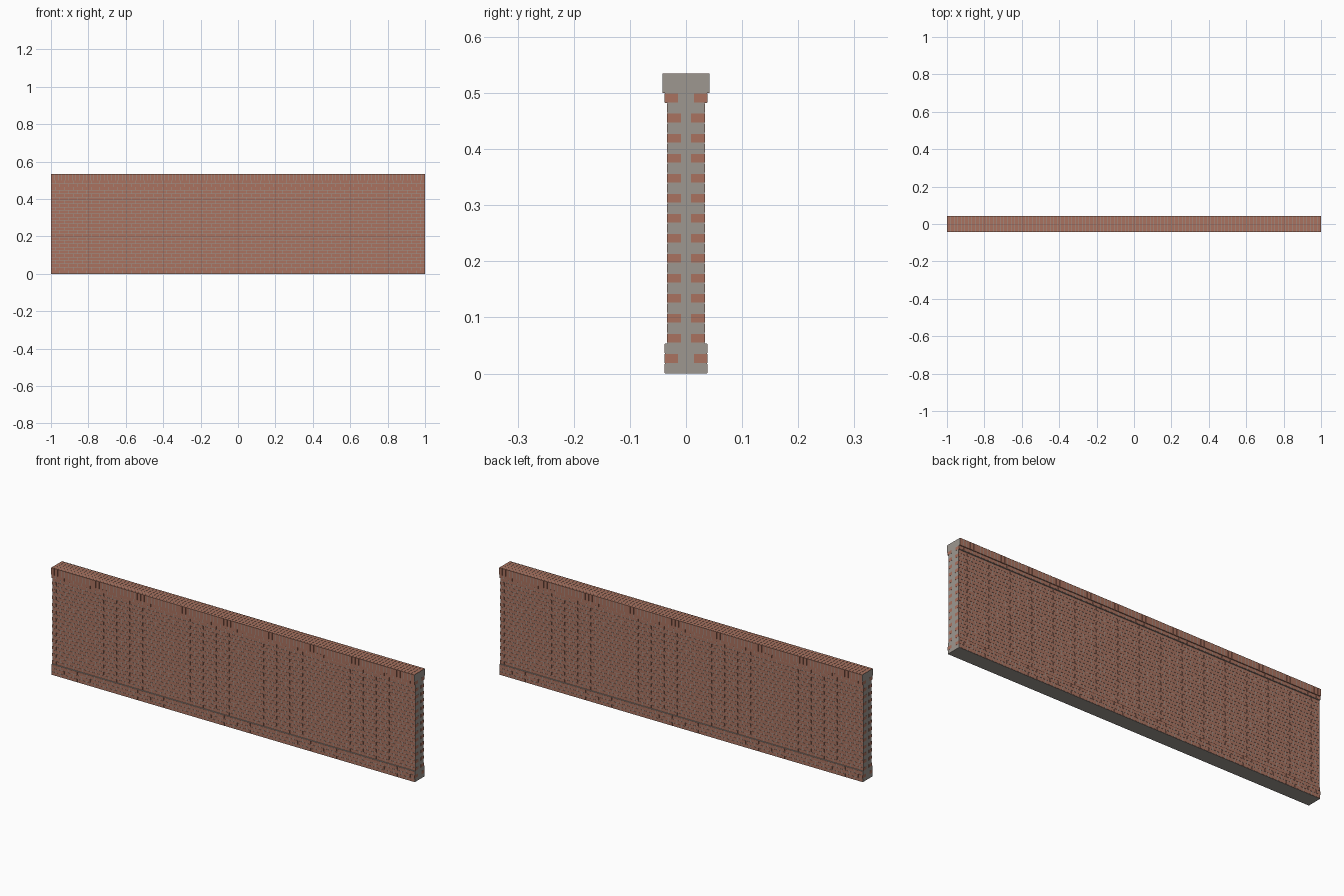
import bpy, bmesh
from mathutils import Matrix, Vector

if "Cube" in bpy.data.objects:
    bpy.data.objects.remove(bpy.data.objects["Cube"])

COURSES = 28
PITCH = 0.5 / COURSES        # course height including joint
LENGTH = 2 / 42              # brick length including joint
JOINT = 0.0026
DEPTH = 0.0245               # brick depth into the wall
RECESS = 0.0008              # mortar set back from brick faces
TOP = 0.535
WALL, PLINTH, CAP = 0.0337, 0.0385, 0.0423   # half thicknesses


def material(name, colour):
    m = bpy.data.materials.new(name)
    m.diffuse_color = (*colour, 1)
    m.use_nodes = True
    m.node_tree.nodes["Principled BSDF"].inputs["Base Color"].default_value = m.diffuse_color
    return m


def add_box(bm, x0, x1, y0, y1, z0, z1):
    size = Vector((x1 - x0, y1 - y0, z1 - z0))
    centre = Vector((x0 + x1, y0 + y1, z0 + z1)) / 2
    bmesh.ops.create_cube(bm, size=1,
                          matrix=Matrix.Translation(centre) @ Matrix.Diagonal((*size, 1)))


def finish(name, bm, mat):
    me = bpy.data.meshes.new(name)
    bm.to_mesh(me)
    bm.free()
    me.materials.append(mat)
    ob = bpy.data.objects.new(name, me)
    bpy.context.collection.objects.link(ob)
    return ob


brick = material("red_brick", (0.40, 0.17, 0.115))
mortar = material("grey_mortar", (0.34, 0.31, 0.28))


def half_thickness(course):
    return PLINTH if course < 3 or course == COURSES - 1 else WALL


# Running-bond bricks, laid on both faces
parts = {"plinth_bricks": range(0, 3),
         "wall_bricks": range(3, COURSES - 1),
         "corbel_bricks": range(COURSES - 1, COURSES)}
for name, courses in parts.items():
    bm = bmesh.new()
    for c in courses:
        z = c * PITCH
        out = half_thickness(c)
        shift = LENGTH / 2 if c % 2 else 0
        for i in range(43 if c % 2 else 42):
            x = -1 - shift + i * LENGTH
            # half bricks on odd courses finish flush with the wall ends
            x0 = max(-1, x + JOINT / 2)
            x1 = min(1, x + LENGTH - JOINT / 2)
            for y0, y1 in ((-out, DEPTH - out), (out - DEPTH, out)):
                add_box(bm, x0, x1, y0, y1, z + JOINT / 2, z + PITCH - JOINT / 2)
    finish(name, bm, brick)

# Capping bricks set on edge across the wall
bm = bmesh.new()
n = 105
step = 2 / n
for i in range(n):
    x = -1 + i * step
    add_box(bm, x + JOINT / 2, x + step - JOINT / 2, -CAP, CAP, 0.5, TOP)
finish("capping_bricks", bm, brick)

# Mortar core: stepped section extruded along the wall
END = 0.9996
p, w, k = PLINTH - RECESS, WALL - RECESS, CAP - RECESS
z1, z2, z3, z4 = 3 * PITCH, 0.5 - PITCH, 0.5005, TOP - RECESS
side = [(p, 0), (p, z1), (w, z1), (w, z2), (p, z2), (p, z3), (k, z3), (k, z4)]
outline = side + [(-y, z) for y, z in reversed(side)]
bm = bmesh.new()
face = bm.faces.new([bm.verts.new((-END, y, z)) for y, z in outline])
ext = bmesh.ops.extrude_face_region(bm, geom=[face], use_keep_orig=True)
bmesh.ops.translate(bm, vec=(2 * END, 0, 0),
                    verts=[v for v in ext["geom"] if isinstance(v, bmesh.types.BMVert)])
bmesh.ops.recalc_face_normals(bm, faces=bm.faces)
finish("mortar_core", bm, mortar)
